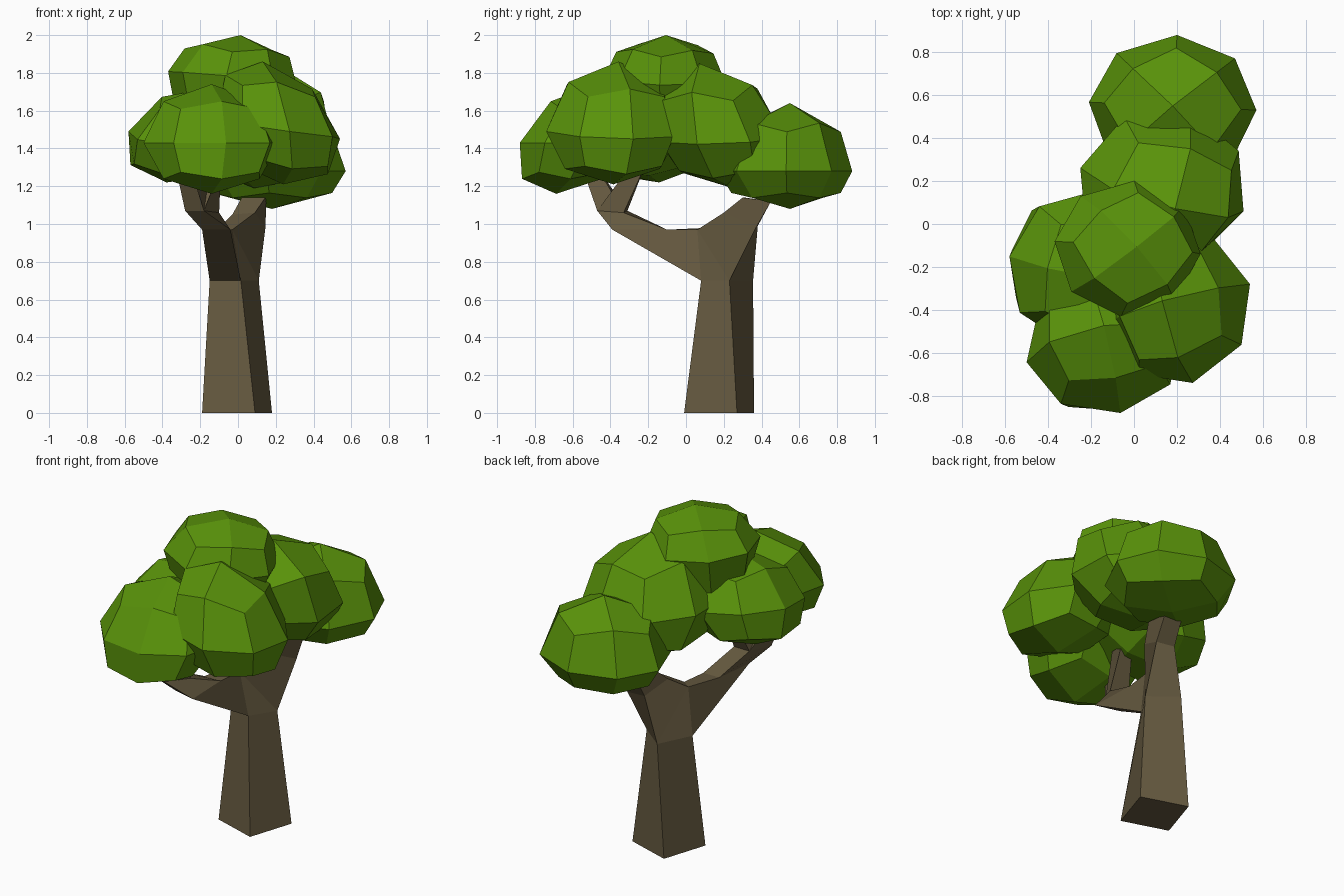
import bpy, bmesh, math
from mathutils import Euler

if "Cube" in bpy.data.objects:
    bpy.data.objects.remove(bpy.data.objects["Cube"])


def material(name, color):
    m = bpy.data.materials.new(name)
    m.diffuse_color = (*color, 1)
    m.use_nodes = True
    m.node_tree.nodes["Principled BSDF"].inputs["Base Color"].default_value = m.diffuse_color
    return m


def finish(bm, name, mat):
    bmesh.ops.remove_doubles(bm, verts=bm.verts, dist=0.0005)
    bmesh.ops.recalc_face_normals(bm, faces=bm.faces)
    mesh = bpy.data.meshes.new(name)
    bm.to_mesh(mesh)
    bm.free()
    mesh.materials.append(mat)
    obj = bpy.data.objects.new(name, mesh)
    bpy.context.collection.objects.link(obj)


def loft(bm, rings, start=False, end=False):
    vs = [[bm.verts.new(p) for p in r] for r in rings]
    for a, b in zip(vs, vs[1:]):
        for i in range(4):
            j = (i + 1) % 4
            bm.faces.new((a[i], a[j], b[j], b[i]))
    if start:
        bm.faces.new(vs[0])
    if end:
        bm.faces.new(vs[-1])


def square(x, y, z, r):
    return [(x - r, y - r, z), (x + r, y - r, z), (x + r, y + r, z), (x - r, y + r, z)]


bark = material("bark", (0.13, 0.10, 0.05))
leaf = material("leaves", (0.10, 0.29, 0.003))

# trunk, twisted square section
A, B, C, D = (-.15, .15, .7), (.015, .08, .7), (.11, .23, .7), (-.05, .355, .7)
S1, S2 = (-.03, .06, .97), (-.10, .12, .98)
bm = bmesh.new()
loft(bm, [[(-.19, .08, 0), (.09, -.01, 0), (.18, .27, 0), (-.10, .36, 0)],
          [A, B, C, D]], start=True)

# fork sides
for tri in ((B, C, S1), (A, D, S2)):
    bm.faces.new([bm.verts.new(p) for p in tri])

# front branch
elbow = [(-.19, -.35, .97), (-.04, -.39, .97), (-.05, -.10, .97), (-.16, -.10, .97)]
crook = [(-.28, -.44, 1.07), (-.18, -.47, 1.07), (-.10, -.33, 1.06), (-.22, -.31, 1.07)]
loft(bm, [[A, B, S1, S2], elbow, crook], end=True)

# two twigs carrying the front leaves
loft(bm, [crook, square(-.29, -.51, 1.30, .04)], end=True)
loft(bm, [crook, square(-.13, -.26, 1.30, .04)], end=True)

# back branch
loft(bm, [[S2, S1, C, D],
          [(-.03, .22, 1.05), (.09, .20, 1.06), (.145, .37, .98), (.02, .38, .99)],
          [(.02, .31, 1.14), (.145, .30, 1.14), (.15, .45, 1.12), (.03, .45, 1.12)]], end=True)
finish(bm, "trunk", bark)


# leaf clumps: coarse quad balls, turned, leaned, then fitted around a middle point
def clump(name, lo, mid, hi, turn, lean=(0, 0)):
    bm = bmesh.new()
    bmesh.ops.create_cube(bm, size=2)
    bmesh.ops.subdivide_edges(bm, edges=bm.edges[:], cuts=1, use_grid_fill=True)
    rot = Euler([math.radians(a) for a in turn]).to_matrix()
    for v in bm.verts:
        v.co = rot @ v.co.normalized()
        v.co.x += lean[0] * v.co.z
        v.co.y += lean[1] * v.co.z
    for k in range(3):
        top = max(v.co[k] for v in bm.verts)
        for v in bm.verts:
            t = v.co[k] / top
            v.co[k] = mid[k] + t * (hi[k] - mid[k] if t > 0 else mid[k] - lo[k])
    finish(bm, name, leaf)


clump("leaves_back", (-.21, .17, 1.08), (.18, .55, 1.28), (.57, .88, 1.64), (0, 0, 42))
clump("leaves_middle", (-.25, -.16, 1.19), (.14, .15, 1.46), (.51, .53, 1.85), (0, 8, -18), (0, -.2))
clump("leaves_top", (-.37, -.43, 1.42), (-.03, -.11, 1.78), (.31, .20, 2.0), (4, 6, 40))
clump("leaves_left", (-.58, -.55, 1.22), (-.26, -.2, 1.44), (.06, .15, 1.72), (8, 10, -8), (.2, 0))
clump("leaves_front", (-.50, -.88, 1.16), (-.14, -.58, 1.43), (.22, -.28, 1.74), (0, 0, 12), (0, .35))
clump("leaves_right", (-.12, -.74, 1.21), (.18, -.37, 1.49), (.54, -.03, 1.86), (0, 8, 15), (-.3, 0))
